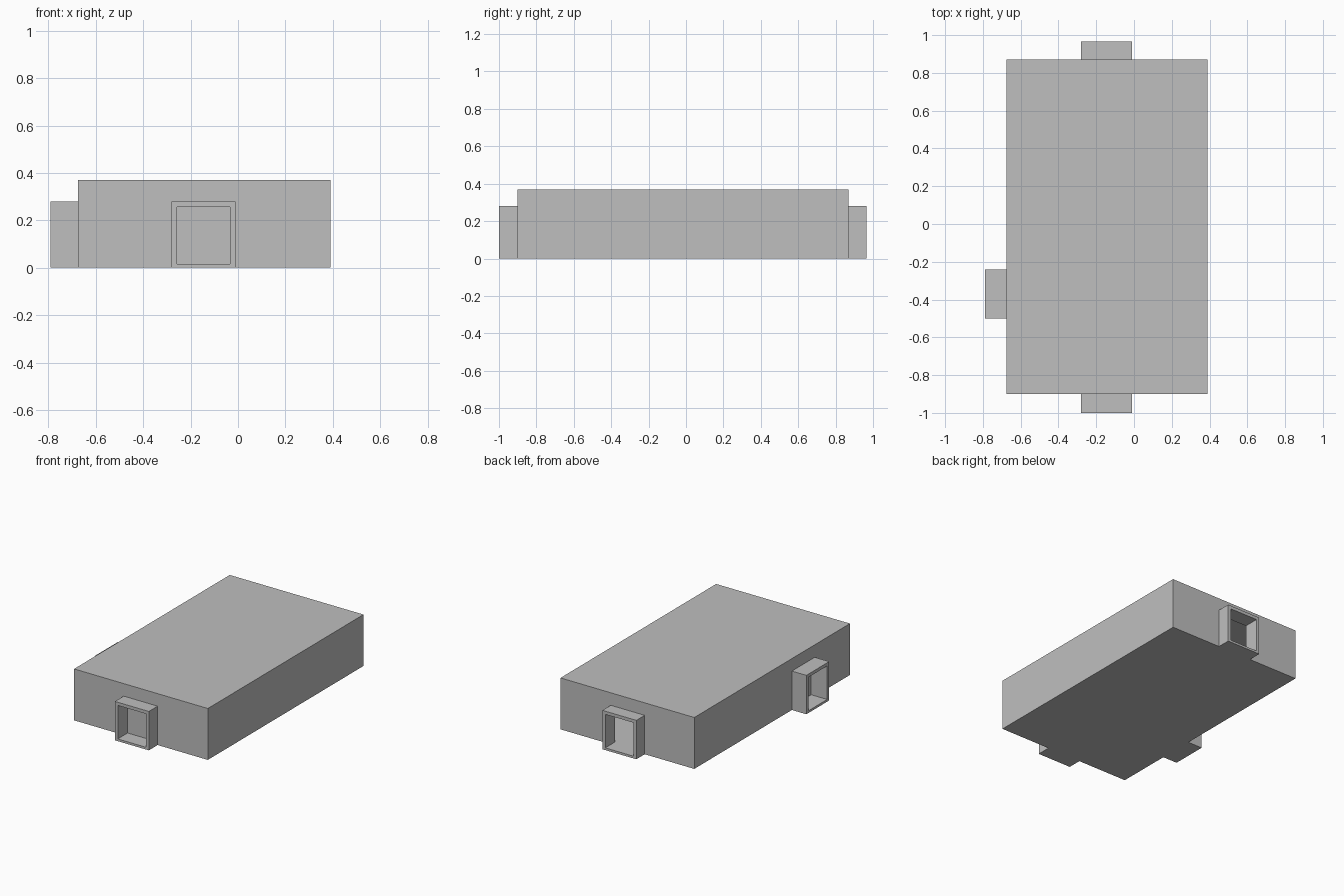
import bpy
from mathutils import Vector

default = bpy.data.objects.get("Cube")
if default:
    bpy.data.objects.remove(default, do_unlink=True)

grey = bpy.data.materials.new("plain_grey")
grey.use_nodes = True
colour = (0.52, 0.52, 0.52, 1)
grey.diffuse_color = colour
grey.node_tree.nodes["Principled BSDF"].inputs["Base Color"].default_value = colour


def box(name, low, high):
    """Axis-aligned block between two corners."""
    low, high = Vector(low), Vector(high)
    bpy.ops.mesh.primitive_cube_add(size=1, location=(low + high) / 2)
    obj = bpy.context.object
    obj.name = name
    obj.scale = high - low
    bpy.ops.object.transform_apply(location=False, rotation=False, scale=True)
    obj.data.materials.append(grey)
    return obj


def cut(target, low, high):
    """Carve a block out of the target."""
    cutter = box("cutter", low, high)
    cutter.hide_render = True
    mod = target.modifiers.new("opening", "BOOLEAN")
    mod.operation = "DIFFERENCE"
    mod.solver = "EXACT"
    mod.object = cutter
    bpy.context.view_layer.objects.active = target
    bpy.ops.object.modifier_apply(modifier=mod.name)
    bpy.data.objects.remove(cutter, do_unlink=True)


# Hollow main hall
left, right, front, back, top = -0.675, 0.39, -0.90, 0.87, 0.37
wall = 0.016
hall = box("hall", (left, front, 0), (right, back, top))
cut(hall, (left + wall, front + wall, wall), (right - wall, back - wall, top - wall))

# Doorway frames: name, outer corners, axis of the tunnel, outward direction, open to the hall
porches = [
    ("front_doorway", (-0.28, -1.0, 0), (-0.01, front, 0.28), 1, -1, False),
    ("back_doorway", (-0.28, back, 0), (-0.01, 0.965, 0.28), 1, 1, True),
    ("right_doorway", (-0.79, -0.50, 0), (left, -0.24, 0.28), 0, -1, False),
]
rim = 0.023
for name, low, high, axis, out, is_open in porches:
    frame = box(name, low, high)
    a, b = Vector(low), Vector(high)
    side = 1 - axis
    a[side] += rim
    b[side] -= rim
    a.z += wall
    b.z -= rim
    # The tunnel runs past the frame, into or through the hall wall
    depth = 2 * wall if is_open else 0.75 * wall
    a[axis] -= 0.05 if out < 0 else depth
    b[axis] += 0.05 if out > 0 else depth
    cut(frame, a, b)
    cut(hall, a, b)
